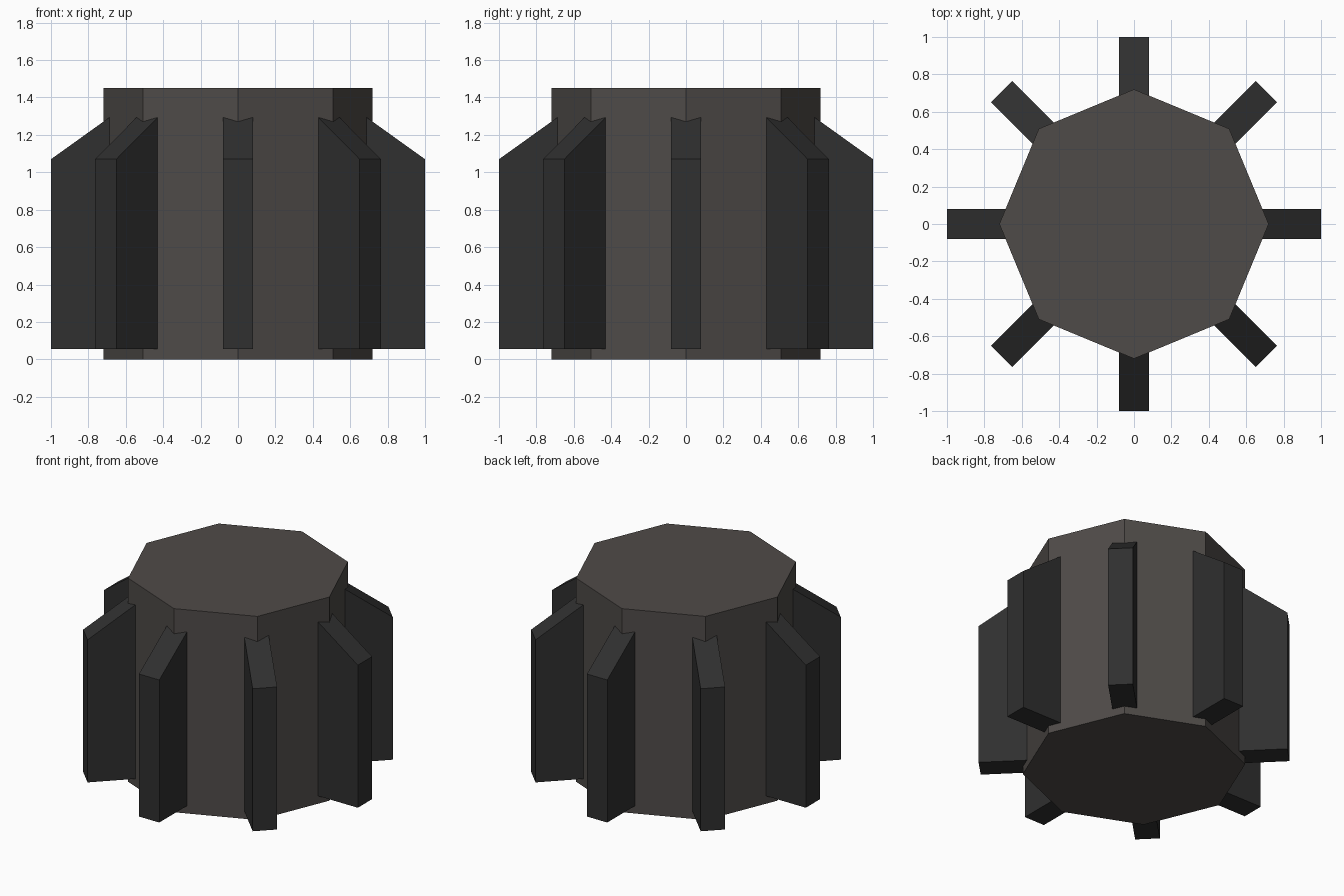
import bpy, bmesh, math
from mathutils import Matrix

if "Cube" in bpy.data.objects:
    bpy.data.objects.remove(bpy.data.objects["Cube"])


def material(name, rgb):
    m = bpy.data.materials.new(name)
    m.diffuse_color = (*rgb, 1.0)
    m.use_nodes = True
    m.node_tree.nodes["Principled BSDF"].inputs["Base Color"].default_value = m.diffuse_color
    return m


body_mat = material("warm dark grey", (0.078, 0.070, 0.065))
fin_mat = material("charcoal", (0.029, 0.029, 0.029))


def prism(name, points, depth, mat, rot):
    """Extrude a flat outline along +z, then move it by a matrix."""
    bm = bmesh.new()
    face = bm.faces.new([bm.verts.new((x, y, 0)) for x, y in points])
    ext = bmesh.ops.extrude_face_region(bm, geom=[face])
    verts = [v for v in ext["geom"] if isinstance(v, bmesh.types.BMVert)]
    bmesh.ops.translate(bm, verts=verts, vec=(0, 0, depth))
    bmesh.ops.transform(bm, matrix=rot, verts=bm.verts)
    bmesh.ops.recalc_face_normals(bm, faces=bm.faces)
    mesh = bpy.data.meshes.new(name)
    bm.to_mesh(mesh)
    bm.free()
    mesh.materials.append(mat)
    obj = bpy.data.objects.new(name, mesh)
    bpy.context.collection.objects.link(obj)


# Octagonal body, corners on the axes
STEP = math.tau / 8
octagon = [(0.72 * math.cos(i * STEP), 0.72 * math.sin(i * STEP)) for i in range(8)]
prism("body", octagon, 1.45, body_mat, Matrix())

# Eight radial fins with sloped tops, one on each corner
profile = [(0.60, 0.055), (1.0, 0.055), (1.0, 1.07), (0.60, 1.356)]
upright = Matrix.Translation((0, 0.08, 0)) @ Matrix.Rotation(math.pi / 2, 4, 'X')
for i in range(8):
    prism(f"fin_{i + 1}", profile, 0.16, fin_mat,
          Matrix.Rotation(i * STEP, 4, 'Z') @ upright)
